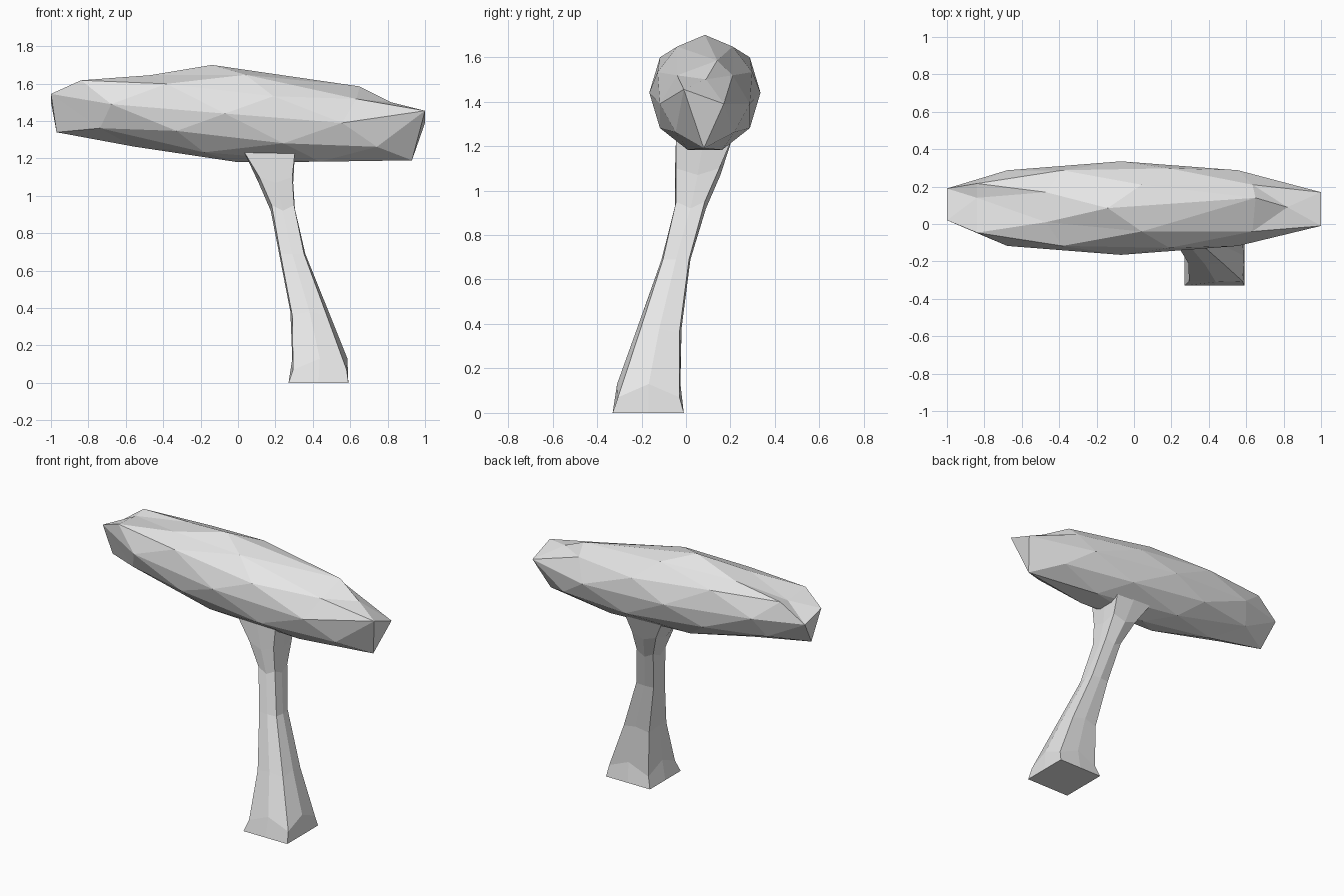
import bpy, bmesh
from mathutils import Vector

cube = bpy.data.objects.get("Cube")
if cube:
    bpy.data.objects.remove(cube, do_unlink=True)

grey = bpy.data.materials.new("pale_grey")
grey.use_nodes = True
grey.diffuse_color = (0.8, 0.8, 0.8, 1)
grey.node_tree.nodes["Principled BSDF"].inputs["Base Color"].default_value = (0.8, 0.8, 0.8, 1)


def finish(bm, name):
    bmesh.ops.recalc_face_normals(bm, faces=bm.faces)
    mesh = bpy.data.meshes.new(name)
    bm.to_mesh(mesh)
    bm.free()
    mesh.materials.append(grey)
    obj = bpy.data.objects.new(name, mesh)
    bpy.context.collection.objects.link(obj)
    return obj


# Cap: faceted sphere stretched sideways and tilted down towards +x
bm = bmesh.new()
bmesh.ops.create_icosphere(bm, subdivisions=2, radius=1)

# Hand-placed vertices: (direction on the sphere, final position)
tweaks = [
    ((0.95, -0.31, 0), (1, -0.01, 1.455)),
    ((0.95, 0.31, 0), (1, 0.17, 1.39)),
    ((-0.95, -0.31, 0), (-1, 0.02, 1.545)),
    ((-0.95, 0.31, 0), (-1, 0.19, 1.5)),
    ((0.85, 0, -0.53), (0.93, 0.08, 1.19)),
    ((-0.85, 0, 0.53), (-0.84, 0.14, 1.6)),
    ((-0.89, 0, -0.45), (-0.97, 0.08, 1.34)),
    ((0.89, 0, 0.45), (0.82, 0.09, 1.5)),
    ((0.53, 0, 0.85), (0.65, 0.14, 1.585)),
    ((-0.43, -0.31, 0.85), (-0.47, 0.01, 1.645)),
    ((-0.43, 0.31, 0.85), (-0.47, 0.17, 1.645)),
]
placed = {min(bm.verts, key=lambda v: (v.co - Vector(d)).length): p for d, p in tweaks}
for v in bm.verts:
    x, y, z = v.co
    v.co = placed.get(v, (1.05 * x - 0.07 + 0.08 * x ** 4 - 0.07 * z,
                          0.085 + 0.25 * y,
                          1.44 + 0.26 * z - 0.085 * x))
finish(bm, "cap")

# Stem: leaning square column, softened at mid-height and flared at the ends
# Each ring: height, x range, y range, corner tightness, lift of the side midpoints
rings = [
    (0, 0.27, 0.59, -0.33, -0.01, 1, 0),
    (0.07, 0.29, 0.585, -0.31, -0.025, 0.97, 0.06),
    (0.36, 0.28, 0.485, -0.22, -0.02, 0.9, 0.02),
    (0.69, 0.22, 0.36, -0.11, 0.02, 0.9, 0),
    (0.95, 0.175, 0.305, -0.05, 0.09, 0.92, -0.03),
    (1.1, 0.11, 0.295, -0.05, 0.155, 0.95, -0.03),
    (1.24, 0.03, 0.305, -0.045, 0.21, 1, 0),
]
outline = [(-1, -1), (0, -1), (1, -1), (1, 0), (1, 1), (0, 1), (-1, 1), (-1, 0)]
bm = bmesh.new()
loops = []
for z, x0, x1, y0, y1, tight, lift in rings:
    loop = []
    for a, b in outline:
        corner = a and b
        k = tight if corner else 1
        loop.append(bm.verts.new(((x0 + x1 + a * k * (x1 - x0)) / 2,
                                  (y0 + y1 + b * k * (y1 - y0)) / 2,
                                  z if corner else z + lift)))
    loops.append(loop)
for low, high in zip(loops, loops[1:]):
    for i in range(8):
        j = (i + 1) % 8
        bm.faces.new((low[i], low[j], high[j], high[i]))
bm.faces.new(loops[0])
bm.faces.new(loops[-1])
finish(bm, "stem")
